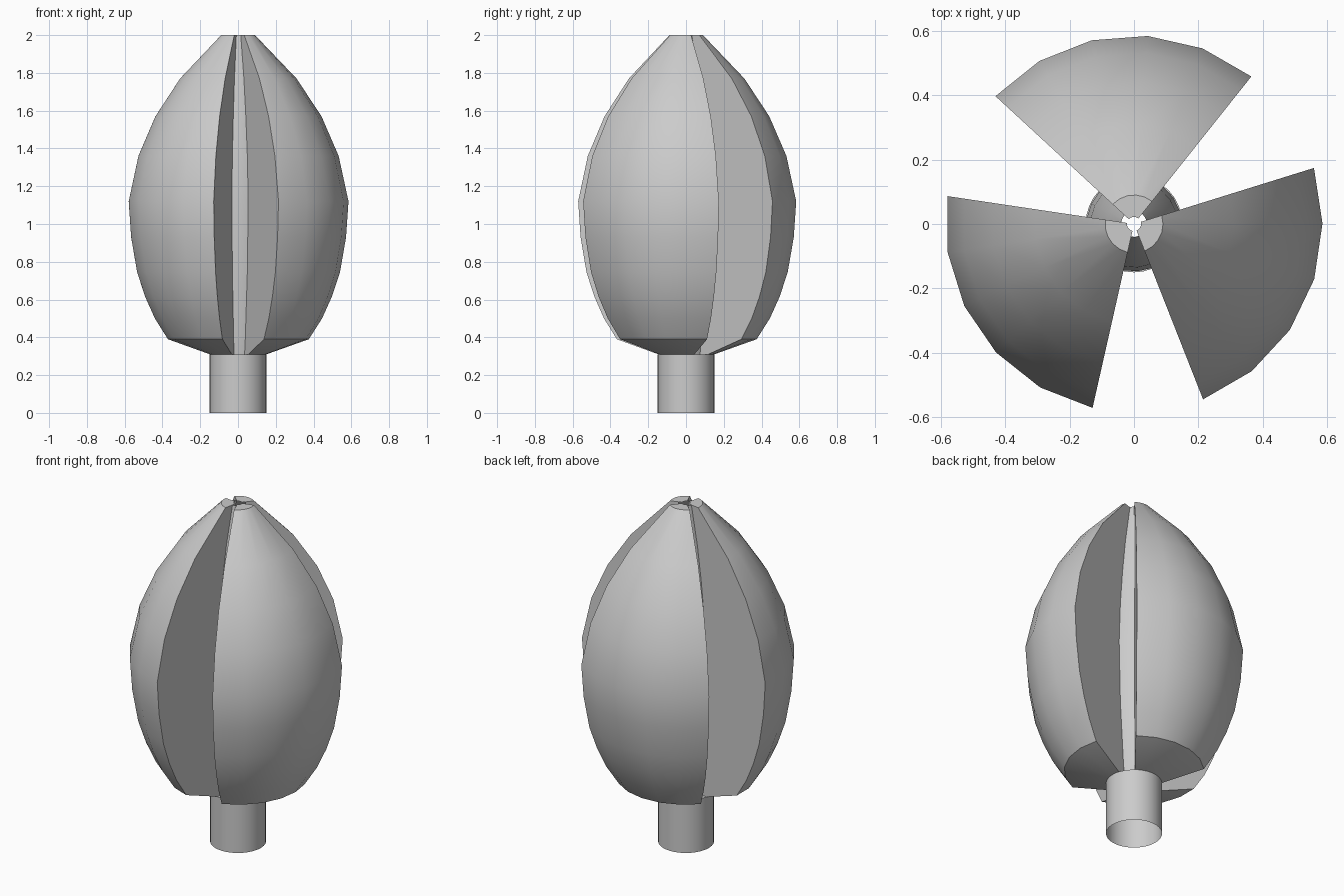
import bpy, bmesh
from math import radians, cos, sin, pi

if "Cube" in bpy.data.objects:
    bpy.data.objects.remove(bpy.data.objects["Cube"])

# half profiles as (radius, z)
OUTER = [(0.15, 0.31), (0.375, 0.39), (0.445, 0.5), (0.497, 0.615), (0.54, 0.745),
         (0.572, 0.93), (0.585, 1.12), (0.533, 1.36), (0.442, 1.57), (0.31, 1.77), (0.09, 2.0)]
CORE = [(0.095, 0.31), (0.105, 0.39), (0.135, 0.75), (0.147, 1.12),
        (0.135, 1.36), (0.113, 1.57), (0.085, 1.77), (0.04, 2.0)]


def revolve(name, profile, start, end, steps, wall=()):
    """Sweep a profile about z; wall gives extra points that close flat end faces."""
    bm = bmesh.new()

    def row(a, pts):
        return [bm.verts.new((r * cos(a), r * sin(a), z)) for r, z in pts]

    angles = [start + (end - start) * i / steps for i in range(steps + 1)]
    full = abs(end - start - 2 * pi) < 1e-6
    if full:
        angles.pop()
    rows = [row(a, profile) for a in angles]
    pairs = list(zip(rows, rows[1:]))
    if full:
        pairs.append((rows[-1], rows[0]))
    for a, b in pairs:
        for j in range(len(profile) - 1):
            bm.faces.new((a[j], b[j], b[j + 1], a[j + 1]))
    if wall:
        bm.faces.new(rows[0] + row(angles[0], wall))
        bm.faces.new((rows[-1] + row(angles[-1], wall))[::-1])
    mesh = bpy.data.meshes.new(name)
    bm.to_mesh(mesh)
    bm.free()
    obj = bpy.data.objects.new(name, mesh)
    bpy.context.collection.objects.link(obj)
    bpy.ops.object.select_all(action='DESELECT')
    obj.select_set(True)
    bpy.context.view_layer.objects.active = obj
    bpy.ops.object.shade_smooth_by_angle(angle=radians(30))


# open tubular stem with a ring shoulder
revolve("stem", [(0.15, 0), (0.15, 0.31), (0.09, 0.31)], 0, 2 * pi, 32)

# three lobes and the core floor in the gaps between them
HALF = 42.9
for i in range(3):
    mid = 94.4 + 120 * i
    revolve(f"cutting_lobe_{i + 1}", [(0.095, 0.31)] + OUTER + [(0.022, 2.0)],
            radians(mid - HALF), radians(mid + HALF), 5, wall=CORE[:0:-1])
    revolve(f"flute_core_{i + 1}", CORE,
            radians(mid + HALF), radians(mid + 120 - HALF), 2)
